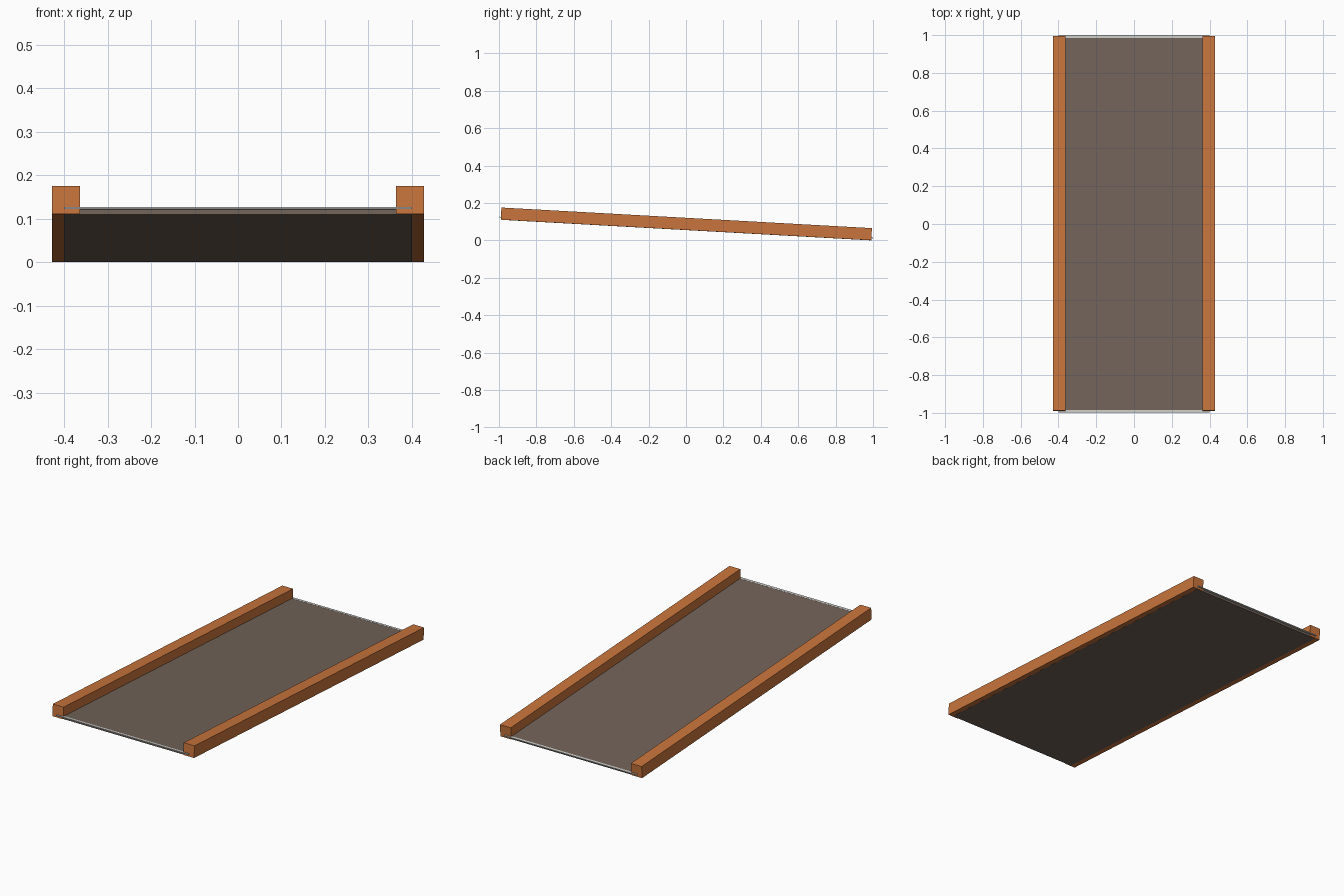
import bpy
import bmesh
from mathutils import Matrix

cube = bpy.data.objects.get("Cube")
if cube:
    bpy.data.objects.remove(cube, do_unlink=True)


def material(name, rgb):
    mat = bpy.data.materials.new(name)
    mat.use_nodes = True
    mat.diffuse_color = (*rgb, 1)
    mat.node_tree.nodes["Principled BSDF"].inputs["Base Color"].default_value = (*rgb, 1)
    return mat


orange = material("orange", (0.58, 0.175, 0.045))
brown = material("grey brown", (0.17, 0.125, 0.10))
pale = material("pale grey", (0.6, 0.6, 0.58))

# The whole ramp slopes down towards the back
TILT = Matrix.Translation((0, 0, 0.056)) @ Matrix.Rotation(-0.0555, 4, "X")


def box(name, low, high, mat):
    size = [h - l for l, h in zip(low, high)]
    centre = [(h + l) / 2 for l, h in zip(low, high)]
    bm = bmesh.new()
    bmesh.ops.create_cube(bm, size=1)
    bm.transform(Matrix.Translation(centre) @ Matrix.Diagonal((*size, 1)))
    bm.transform(TILT)
    mesh = bpy.data.meshes.new(name)
    bm.to_mesh(mesh)
    bm.free()
    mesh.materials.append(mat)
    obj = bpy.data.objects.new(name, mesh)
    bpy.context.collection.objects.link(obj)
    return obj


# Deck between the rails, running slightly under them
box("deck", (-0.4, -0.988, -0.0005), (0.4, 0.988, 0.015), brown)

# Side rails
box("left_rail", (0.363, -0.992, 0), (0.428, 0.992, 0.065), orange)
box("right_rail", (-0.428, -0.992, 0), (-0.363, 0.992, 0.065), orange)

# Pale lips along the two ends of the deck
box("front_lip", (-0.4, -1, 0.011), (0.4, -0.986, 0.0155), pale)
box("back_lip", (-0.4, 0.986, 0.011), (0.4, 1, 0.0155), pale)
